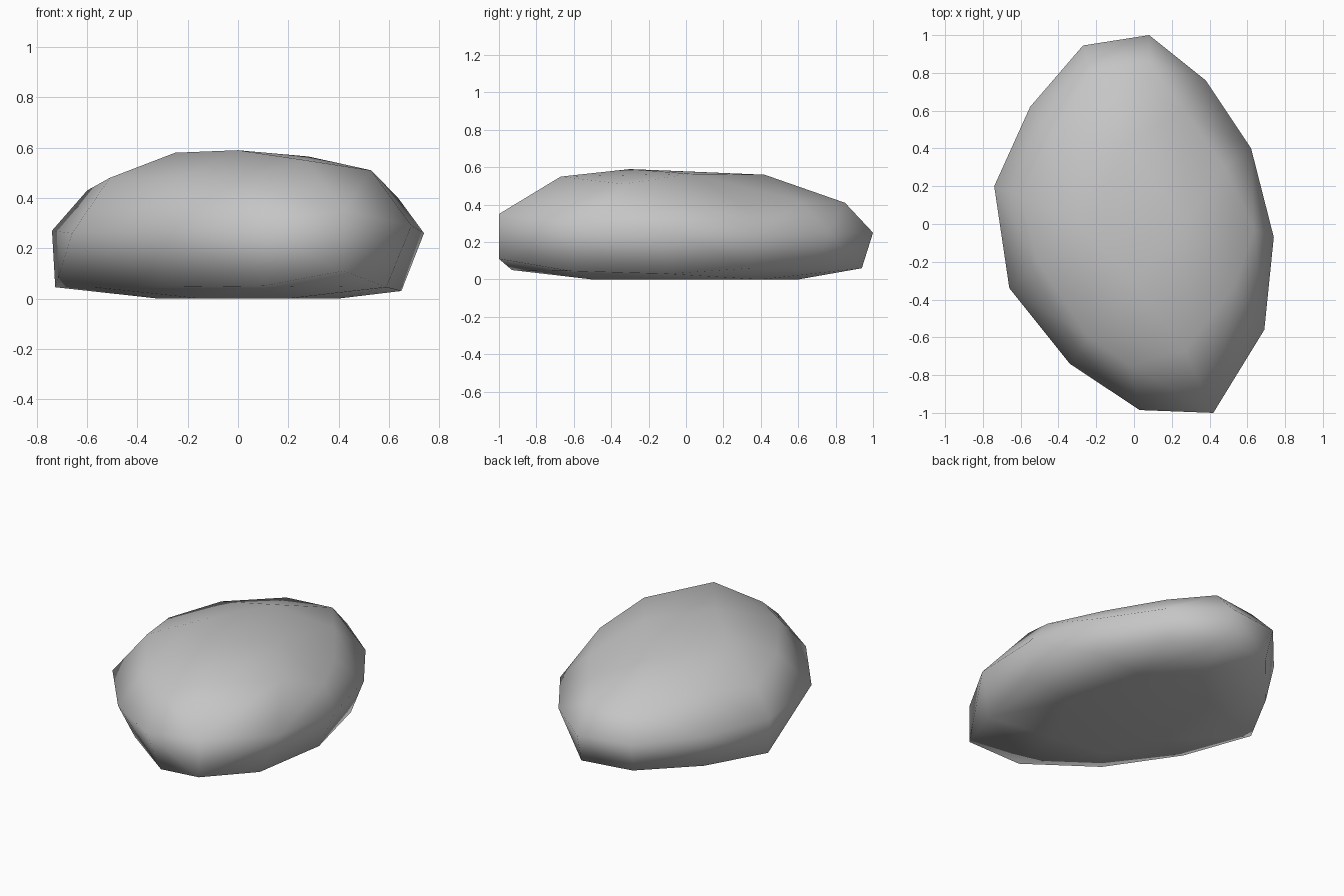
import bpy
import bmesh

# Remove the default object only
default_object = bpy.data.objects.get("Cube")
if default_object:
    bpy.data.objects.remove(default_object, do_unlink=True)


def flat_material(name, color):
    material = bpy.data.materials.new(name)
    material.use_nodes = True
    material.diffuse_color = color
    shader = material.node_tree.nodes["Principled BSDF"]
    shader.inputs["Base Color"].default_value = color
    shader.inputs["Roughness"].default_value = 0.9
    return material


def hull_object(name, layers, material):
    """Wrap layered corner points in one convex, smooth shaded skin."""
    mesh = bpy.data.meshes.new(name)
    bm = bmesh.new()
    for layer in layers:
        for corner in layer:
            bm.verts.new(corner)
    result = bmesh.ops.convex_hull(bm, input=bm.verts[:])
    # Drop corners that ended up inside the skin
    unused = {item for item in result["geom_interior"] + result["geom_unused"]
              if isinstance(item, bmesh.types.BMVert)}
    bmesh.ops.delete(bm, geom=list(unused), context="VERTS")
    bmesh.ops.recalc_face_normals(bm, faces=bm.faces[:])
    for face in bm.faces:
        face.smooth = True
    bm.to_mesh(mesh)
    bm.free()
    mesh.materials.append(material)
    stone = bpy.data.objects.new(name, mesh)
    bpy.context.collection.objects.link(stone)
    return stone


# Flat underside resting on the ground
base = [(x, y, 0) for x, y in (
    (-.32, -.1), (-.15, -.45), (.2, -.5), (.4, -.1),
    (.3, .4), (0, .6), (-.25, .4))]

# Lower rim, just above the ground
lower_rim = [
    (-.727, .2, .045), (-.57, -.23, .045), (-.29, -.64, .045),
    (.1, -.93, .05), (.59, -.62, .045), (.65, -.1, .03),
    (.57, .34, .06), (.33, .7, .06), (.09, .94, .06),
    (-.25, .9, .07), (-.53, .57, .05)]

# Widest outline, with a steep blunt corner at the front
waist = [
    (.08, 1, .25), (.38, .76, .25), (.62, .4, .25), (.74, -.07, .26),
    (.69, -.56, .29), (.42, -1, .11), (.42, -1, .35), (.03, -.985, .29),
    (-.34, -.74, .27), (-.66, -.34, .26), (-.74, .2, .27),
    (-.55, .62, .26), (-.27, .945, .26)]

# Rounded shoulder
shoulder = [
    (.637, -.03, .4), (.53, -.33, .51), (-.02, -.75, .47),
    (-.24, -.6, .48), (-.51, -.2, .48), (-.6, .15, .43),
    (-.44, .46, .46), (-.22, .81, .41), (.08, .85, .41),
    (.26, .61, .42), (.48, .3, .4)]

# Gently domed crown
crown = [
    (.27, -.67, .55), (0, -.3, .59), (-.25, -.05, .58),
    (.28, .02, .565), (-.05, .42, .56)]

stone_grey = flat_material("stone grey", (.56, .56, .56, 1))
hull_object("rock", [base, lower_rim, waist, shoulder, crown], stone_grey)
